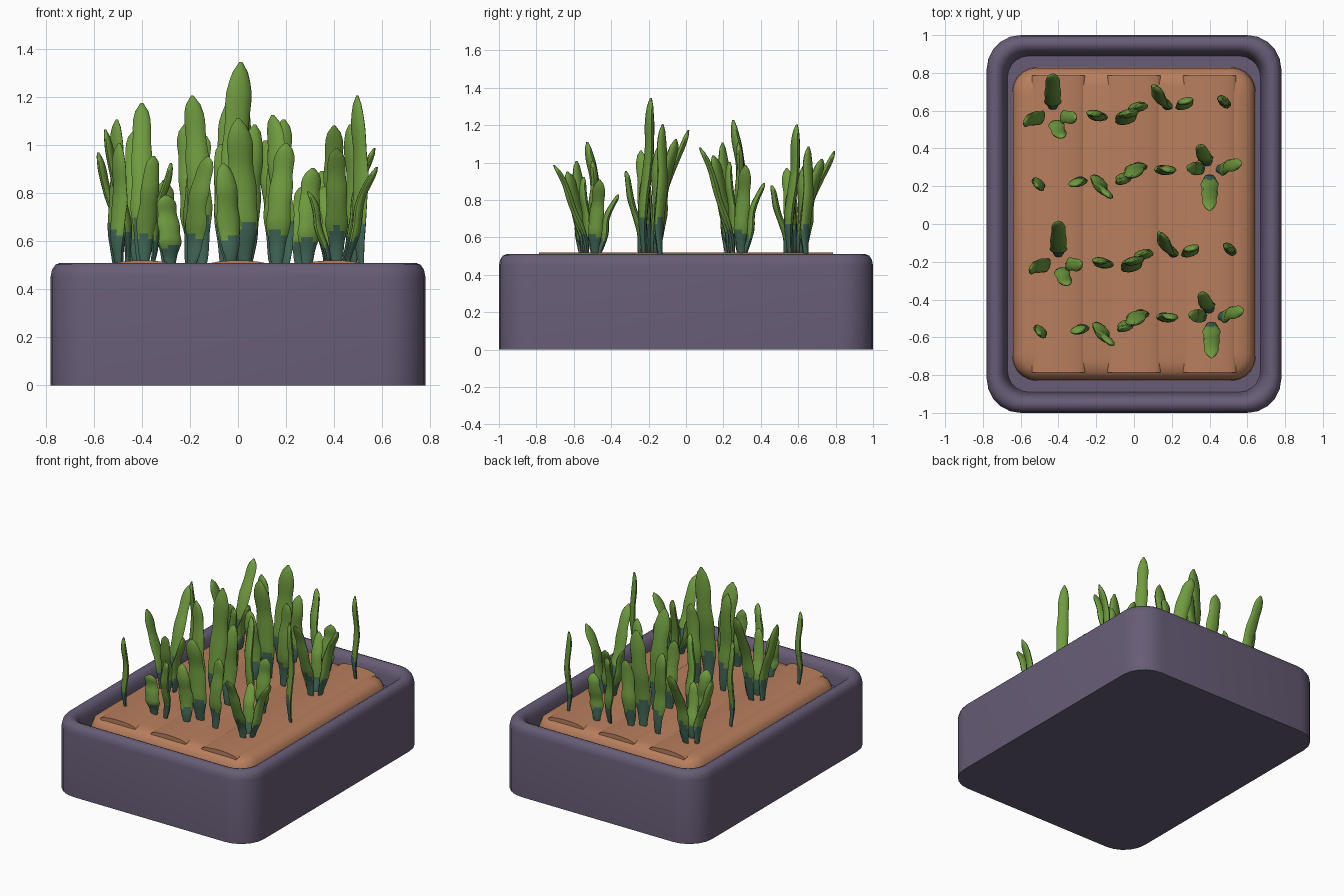
import bpy, bmesh, math
from mathutils import Vector

if "Cube" in bpy.data.objects:
    bpy.data.objects.remove(bpy.data.objects["Cube"])


def material(name, rgb):
    m = bpy.data.materials.new(name)
    m.diffuse_color = (*rgb, 1)
    m.use_nodes = True
    m.node_tree.nodes["Principled BSDF"].inputs["Base Color"].default_value = m.diffuse_color
    return m


PURPLE = material("planter purple", (0.135, 0.108, 0.18))
BROWN = material("soil brown", (0.48, 0.21, 0.11))
GREEN = material("leaf green", (0.16, 0.33, 0.05))
TEAL = material("stem teal", (0.055, 0.14, 0.10))


def finish(bm, name, mats, angle=40):
    bmesh.ops.recalc_face_normals(bm, faces=bm.faces)
    me = bpy.data.meshes.new(name)
    bm.to_mesh(me)
    bm.free()
    ob = bpy.data.objects.new(name, me)
    bpy.context.collection.objects.link(ob)
    for m in mats:
        me.materials.append(m)
    bpy.ops.object.select_all(action='DESELECT')
    ob.select_set(True)
    bpy.context.view_layer.objects.active = ob
    bpy.ops.object.shade_smooth_by_angle(angle=math.radians(angle))
    return ob


def skin(bm, rings):
    """Bridge a stack of closed rings and cap both ends."""
    loops = [[bm.verts.new(p) for p in r] for r in rings]
    n = len(loops[0])
    for a, b in zip(loops, loops[1:]):
        for i in range(n):
            j = (i + 1) % n
            bm.faces.new((a[i], a[j], b[j], b[i]))
    bm.faces.new(loops[0][::-1])
    bm.faces.new(loops[-1])


def rounded_rect(hx, hy, r, z, seg=5):
    pts = []
    for k, (sx, sy) in enumerate(((1, 1), (-1, 1), (-1, -1), (1, -1))):
        for i in range(seg + 1):
            a = (k + i / seg) * math.pi / 2
            pts.append((sx * (hx - r) + r * math.cos(a),
                        sy * (hy - r) + r * math.sin(a), z))
    return pts


def tray(name, hx, hy, r, profile, mat):
    bm = bmesh.new()
    skin(bm, [rounded_rect(hx - d, hy - d, max(r - d * 0.6, 0.05), z) for d, z in profile])
    return finish(bm, name, [mat])


# planter box with rolled rim and sunken floor
tray("planter_box", 0.78, 1.0, 0.18,
     [(0, 0), (0, 0.45), (0.006, 0.48), (0.02, 0.502), (0.04, 0.51), (0.055, 0.51),
      (0.075, 0.50), (0.092, 0.475), (0.10, 0.44), (0.11, 0.38)], PURPLE)

# soil bed
tray("soil_bed", 0.645, 0.83, 0.13,
     [(0, 0.37), (0.004, 0.43), (0.02, 0.47), (0.05, 0.493), (0.10, 0.503)], BROWN)

# low soil ridges running front to back
for k, x in enumerate((-0.4, 0, 0.4)):
    bm = bmesh.new()
    skin(bm, [[(x + 0.14 * math.cos(a), y, 0.494 + 0.026 * math.sin(a))
               for a in (i * math.tau / 20 for i in range(20))] for y in (-0.785, 0.785)])
    finish(bm, f"soil_ridge_{k + 1}", [BROWN])


def add_leaf(bm, base, tip, half_w, face_angle, phase):
    """Fleshy blade: elliptical rings along a path that curls outward."""
    n, sides = 20, 10
    wide = Vector((math.cos(face_angle), math.sin(face_angle), 0))
    thin = Vector((-wide.y, wide.x, 0))
    rings = []
    for i in range(n + 1):
        t = i / n
        u = 0.35 * t + 0.65 * t * t
        c = Vector((base.x + (tip.x - base.x) * u, base.y + (tip.y - base.y) * u,
                    base.z + (tip.z - base.z) * t))
        c += thin * 0.008 * math.sin(9 * t + phase)
        w = half_w * (0.35 + 0.65 * min(1, t / 0.35) ** 0.8) * (1 - 0.3 * max(0, t - 0.4))
        w *= 1 + 0.06 * math.sin(22 * t + phase)
        w *= math.sqrt(max(0.02, 1 - max(0, (t - 0.82) / 0.18) ** 2))
        th = 0.38 * w + 0.003
        rings.append([c + wide * w * math.cos(a) + thin * th * math.sin(a)
                      for a in (j * math.tau / sides for j in range(sides))])
    start = len(bm.faces)
    skin(bm, rings)
    # lower part of every blade is teal, rising to a point mid-blade
    bm.faces.ensure_lookup_table()
    for f in bm.faces[start:]:
        p = f.calc_center_median()
        t = (p.z - base.z) / (tip.z - base.z)
        edge = abs((p - base).dot(wide)) / half_w
        f.material_index = 1 if t < 0.33 - 0.10 * edge else 0


# one row of blades: base x, y, tip x, y, height, half width, facing angle in degrees
ROW = [
    (-0.40, 0.03, -0.40, 0.21, 0.67, 0.045, 0),
    (-0.45, -0.01, -0.56, -0.04, 0.56, 0.040, 75),
    (-0.36, -0.01, -0.28, -0.02, 0.42, 0.036, 80),
    (-0.39, -0.04, -0.35, -0.13, 0.45, 0.040, 10),
    (-0.15, -0.01, -0.19, 0.00, 0.70, 0.050, -5),
    (-0.02, -0.03, 0.01, 0.02, 0.84, 0.060, 12),
    (0.04, 0.03, 0.07, 0.05, 0.58, 0.048, 15),
    (0.20, 0.04, 0.14, 0.14, 0.62, 0.052, -35),
    (0.29, 0.05, 0.31, 0.07, 0.40, 0.048, 15),
    (0.51, 0.06, 0.50, 0.08, 0.70, 0.040, -40),
]

# four plant rows: centre x, y, height scale, flip (half turn)
PLANTS = [(-0.03, 0.58, 0.83, 1), (0.0, 0.28, 0.86, -1),
          (0.0, -0.20, 1.0, 1), (0.01, -0.50, 0.72, -1)]
for k, (cx, cy, s, f) in enumerate(PLANTS):
    bm = bmesh.new()
    for q, (bx, by, tx, ty, h, w, ang) in enumerate(ROW):
        add_leaf(bm, Vector((cx + f * bx, cy + f * by, 0.495)),
                 Vector((cx + f * tx, cy + f * ty, 0.505 + h * s)),
                 w, math.radians(ang), q * 1.7)
    finish(bm, f"plant_row_{k + 1}", [GREEN, TEAL], 60)
